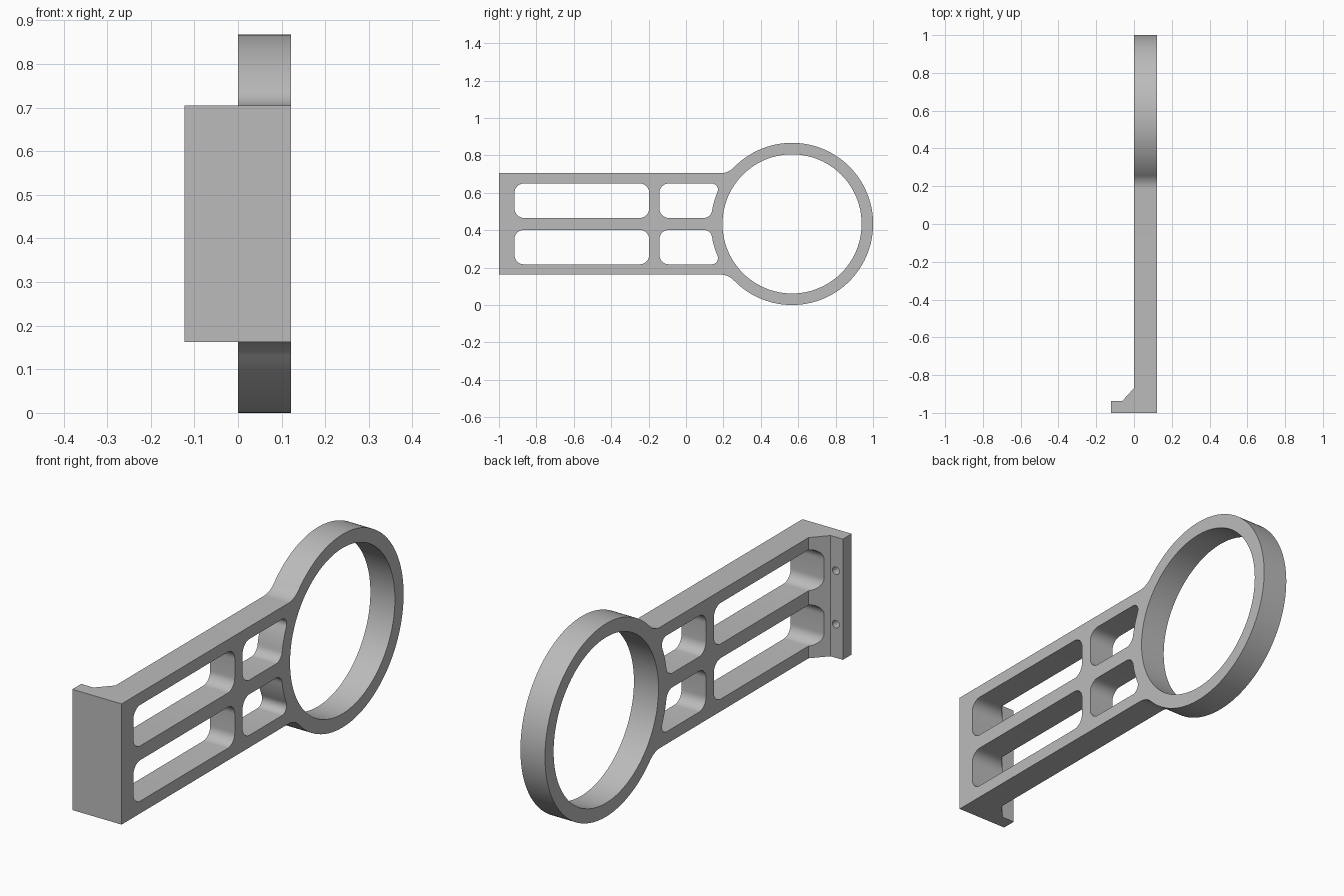
import bpy
import bmesh
from math import atan2, cos, degrees, radians, sin, sqrt
from mathutils import Matrix, Vector

if "Cube" in bpy.data.objects:
    bpy.data.objects.remove(bpy.data.objects["Cube"])

# Main dimensions; profiles are drawn in the side plane as (y, z)
RING_Y, MID = 0.567, 0.4335
R_OUT, R_IN = 0.4335, 0.372
HALF_BAR = 0.271
THICK = 0.122

grey = bpy.data.materials.new("plain grey")
grey.use_nodes = True
colour = (0.5, 0.5, 0.5, 1)
grey.diffuse_color = colour
grey.node_tree.nodes["Principled BSDF"].inputs["Base Color"].default_value = colour


def arc(cx, cy, r, start, end, steps=10):
    angles = [radians(start + (end - start) * i / steps) for i in range(steps + 1)]
    return [(cx + r * cos(a), cy + r * sin(a)) for a in angles]


def prism(name, points, to_3d, direction):
    """Solid made by sweeping a closed profile along a direction."""
    bm = bmesh.new()
    face = bm.faces.new([bm.verts.new(to_3d(*p)) for p in points])
    swept = bmesh.ops.extrude_face_region(bm, geom=[face])["geom"]
    bmesh.ops.translate(bm, vec=Vector(direction),
                        verts=[g for g in swept if isinstance(g, bmesh.types.BMVert)])
    bmesh.ops.recalc_face_normals(bm, faces=bm.faces)
    mesh = bpy.data.meshes.new(name)
    bm.to_mesh(mesh)
    bm.free()
    obj = bpy.data.objects.new(name, mesh)
    bpy.context.collection.objects.link(obj)
    mesh.materials.append(grey)
    return obj


def side_cutter(name, points):
    obj = prism(name, points, lambda y, z: (-0.3, y, z), (0.6, 0, 0))
    obj.hide_render = True
    return obj


def fillet(height, r):
    """Centre and angle of a fillet touching the ring's outer circle."""
    dy = sqrt((R_OUT + r) ** 2 - height ** 2)
    return RING_Y - dy, MID + height, degrees(atan2(height, dy))


def flipped(points):
    return [(y, 2 * MID - z) for y, z in reversed(points)]


def finish(obj, cutters):
    bpy.ops.object.select_all(action="DESELECT")
    bpy.context.view_layer.objects.active = obj
    obj.select_set(True)
    for cutter in cutters:
        mod = obj.modifiers.new("cut", "BOOLEAN")
        mod.operation, mod.solver, mod.object = "DIFFERENCE", "EXACT", cutter
        bpy.ops.object.modifier_apply(modifier=mod.name)
    bpy.ops.object.shade_smooth_by_angle(angle=radians(25))


# Arm and ring outline, upper half then its mirror
neck_r = 0.1
fy, fz, ang = fillet(HALF_BAR + neck_r, neck_r)
upper = [(-1, MID + HALF_BAR)]
upper += arc(fy, fz, neck_r, -90, -ang)
upper += arc(RING_Y, MID, R_OUT, 180 - ang, 0, 60)[1:]
outline = upper + flipped(upper)[1:]
arm = prism("arm_and_ring", outline, lambda y, z: (0, y, z), (THICK, 0, 0))

# Long rounded windows
LOW, HIGH, r = MID + 0.032, MID + 0.216, 0.05
y0, y1 = -0.917, -0.197
long_window = (arc(y0 + r, HIGH - r, r, 180, 90) + arc(y1 - r, HIGH - r, r, 90, 0)
               + arc(y1 - r, LOW + r, r, 0, -90) + arc(y0 + r, LOW + r, r, -90, -180))

# Short windows whose far edge follows the ring
y0, rt, rb = -0.142, 0.033, 0.045
ty, tz, ta = fillet(HIGH - rt - MID, rt)
by, bz, ba = fillet(LOW + rb - MID, rb)
short_window = (arc(y0 + r, HIGH - r, r, 180, 90) + arc(ty, tz, rt, 90, -ta)
                + arc(RING_Y, MID, R_OUT, 180 - ta, 180 - ba)[1:-1]
                + arc(by, bz, rb, -ba, -90) + arc(y0 + r, LOW + r, r, -90, -180))

long_cutters = [side_cutter("long_window_cutter", p)
                for p in (long_window, flipped(long_window))]
short_cutters = [side_cutter("short_window_cutter", p)
                 for p in (short_window, flipped(short_window))]
bore = side_cutter("ring_bore_cutter", arc(RING_Y, MID, R_IN, 0, 360, 96)[:-1])

# Mounting flange with a chamfered inner corner
flange = prism("mounting_flange",
               [(0, -1), (-0.123, -1), (-0.123, -0.937), (-0.062, -0.937), (0, -0.869)],
               lambda x, y: (x, y, MID - HALF_BAR), (0, 0, 2 * HALF_BAR))

# Blind screw holes in the flange's rear face
holes = []
for side in (-1, 1):
    hole = prism("screw_hole_cutter",
                 arc(-0.088, MID + side * 0.12, 0.017, 0, 360, 24)[:-1],
                 lambda x, z: (x, -0.98, z), (0, 0.1, 0))
    hole.hide_render = True
    holes.append(hole)

finish(arm, long_cutters + short_cutters + [bore])
finish(flange, long_cutters + holes)

# Cutters are no longer needed
for cutter in long_cutters + short_cutters + holes + [bore]:
    bpy.data.objects.remove(cutter)
